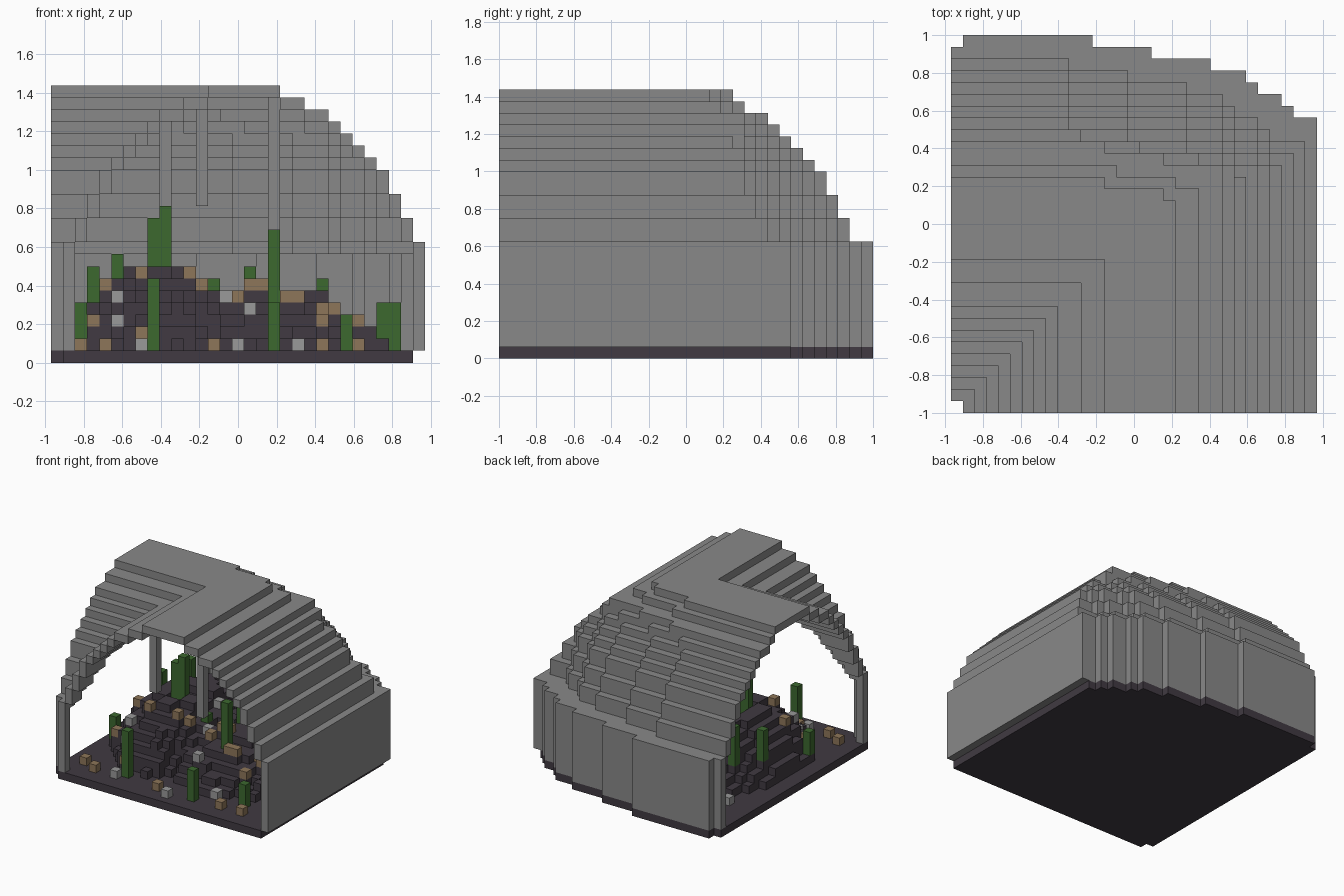
import bpy, bmesh, random
from mathutils import Vector

random.seed(4)
U = 1 / 16                      # block size
NX, NY, NZ = 31, 32, 23

old = bpy.data.objects.get("Cube")
if old:
    bpy.data.objects.remove(old, do_unlink=True)


def material(name, rgb):
    m = bpy.data.materials.new(name)
    m.use_nodes = True
    m.diffuse_color = (*rgb, 1)
    bsdf = m.node_tree.nodes["Principled BSDF"]
    bsdf.inputs["Base Color"].default_value = (*rgb, 1)
    bsdf.inputs["Roughness"].default_value = 0.9
    return m


STONE = material("stone grey", (0.25, 0.25, 0.25))
EARTH = material("dark earth", (0.052, 0.042, 0.054))
GREEN = material("plant green", (0.045, 0.14, 0.028))
TAN = material("tan", (0.27, 0.18, 0.1))
PALE = material("pale grey", (0.32, 0.32, 0.32))

DIRS = [Vector(d) for d in ((1, 0, 0), (-1, 0, 0), (0, 1, 0), (0, -1, 0), (0, 0, 1), (0, 0, -1))]


def block_object(name, cells, mat):
    """Outer skin of a set of grid cells, with flat areas merged."""
    cells = set(cells)
    bm = bmesh.new()
    for c in cells:
        mid = Vector(c) + Vector((0.5, 0.5, 0.5))
        for d in DIRS:
            if tuple(int(v) for v in Vector(c) + d) in cells:
                continue
            a = Vector((d.y, d.z, d.x)) * 0.5
            b = d.cross(a)
            ring = [mid + d / 2 + s * a + t * b for s, t in ((-1, -1), (1, -1), (1, 1), (-1, 1))]
            bm.faces.new([bm.verts.new((p - Vector((NX / 2, NY / 2, 0))) * U) for p in ring])
    bmesh.ops.remove_doubles(bm, verts=bm.verts, dist=U / 100)
    bmesh.ops.dissolve_limit(bm, angle_limit=0.01, verts=bm.verts, edges=bm.edges)
    me = bpy.data.meshes.new(name)
    bm.to_mesh(me)
    bm.free()
    me.materials.append(mat)
    ob = bpy.data.objects.new(name, me)
    bpy.context.collection.objects.link(ob)
    return ob


# Vault tiers: height, open corner cut, right limit, back limit, shift of rounding
TIERS = [(10, 1, 31, 32, 0), (12, 2, 30, 30, -2), (14, 3, 29, 29, -2), (16, 4, 28, 28, -2),
         (17, 5, 27, 27, -2), (18, 6, 26, 26, -2), (19, 7, 25, 25, -2), (20, 8, 24, 24, -1),
         (21, 9, 23, 23, 1), (22, 11, 21, 21, 2), (23, 13, 19, 20, 1)]
ROUNDING = (12, 17, 22, 25, 26, 28, 29)


def roof(i, j):
    """Height of the vault; the front and one side stay open."""
    i, j = max(i, 0), max(j, 0)
    if i == 0 and j == NY - 1:
        return 0
    top = 0
    for height, corner, right, back, shift in TIERS:
        drop = sum(i >= r + shift for r in ROUNDING)
        if i < right and j < back - drop and not (i < corner and j < corner):
            top = height
    return top


H = {(i, j): roof(i, j) for i in range(-1, NX + 1) for j in range(-1, NY + 1)}
PLAN = [(i, j) for i in range(NX) for j in range(NY) if H[i, j]]


def is_shell(i, j, k):
    near = min(H[i + 1, j], H[i - 1, j], H[i, j + 1], H[i, j - 1])
    return k == H[i, j] - 1 or k >= near


# Cave shell and floor
block_object("cave_shell", [(i, j, k) for i, j in PLAN for k in range(1, H[i, j])
                            if is_shell(i, j, k)], STONE)
block_object("floor", [(i, j, 0) for i, j in PLAN if i < NX - 1], EARTH)

# Hanging stone columns
for n, (i, j, k0) in enumerate([(12, 3, 13), (18, 4, 11), (9, 20, 13)]):
    block_object(f"hanging_column_{n + 1}", [(i, j, k) for k in range(k0, H[i, j] - 1)], STONE)

# Terraced mound with two peaks
rough = {(i, j): random.uniform(-0.7, 0.5) for i in range(NX) for j in range(NY)}


def mound(i, j):
    main = min(7, 8.5 * (1 - ((i - 8.5) / 7.5) ** 2 - ((j - 14) / 10.5) ** 2))
    side = 5.2 * (1 - ((i - 18) / 10) ** 2 - ((j - 14) / 11) ** 2)
    h = max(main, side) + rough[i // 2, j // 2]
    return max(0, min(7 if i < 12 else 5, round(h)))


G = {(i, j): mound(i, j) for i, j in PLAN}
block_object("rock_mound", [(i, j, k) for (i, j), h in G.items() for k in range(1, h + 1)], EARTH)

# Plants: column, row, top
PLANTS = [(2, 9, 5), (3, 17, 8), (5, 20, 9), (8, 3, 7), (8, 13, 12), (9, 13, 13), (13, 12, 7),
          (18, 2, 5), (18, 9, 11), (16, 15, 8), (22, 18, 7), (24, 4, 4), (27, 15, 5), (28, 15, 5)]
used = {(i, j) for i, j, top in PLANTS}
stems = [(i, j, k) for i, j, top in PLANTS for k in range(min(G[i, j] + 1, top - 1), top)]
block_object("plants", stems, GREEN)


# Loose blocks resting on the mound: column, level
def settle(spots):
    out = []
    for i, k in spots:
        start = 1 + (i * 7) % 3
        row = next((j for j in range(start, 26) if G.get((i, j)) == k - 1 and (i, j) not in used), None)
        if row is not None:
            used.add((i, row))
            out.append((i, row, k))
    return out


def scatter(count):
    out = []
    while len(out) < count:
        i, j = random.randint(2, 26), random.randint(3, 24)
        if (i, j) not in used:
            used.add((i, j))
            out.append((i, j, G[i, j] + 1))
    return out


tan = settle([(4, 6), (11, 7), (15, 5), (16, 6), (17, 6), (19, 5), (20, 5), (3, 3), (10, 4),
              (22, 3), (23, 4), (2, 1), (4, 1), (13, 1), (22, 1), (25, 1), (25, 3)])
pale = settle([(5, 5), (5, 3), (7, 1), (15, 1), (16, 4)])
block_object("tan_blocks", tan + scatter(8), TAN)
block_object("pale_blocks", pale + scatter(6), PALE)
